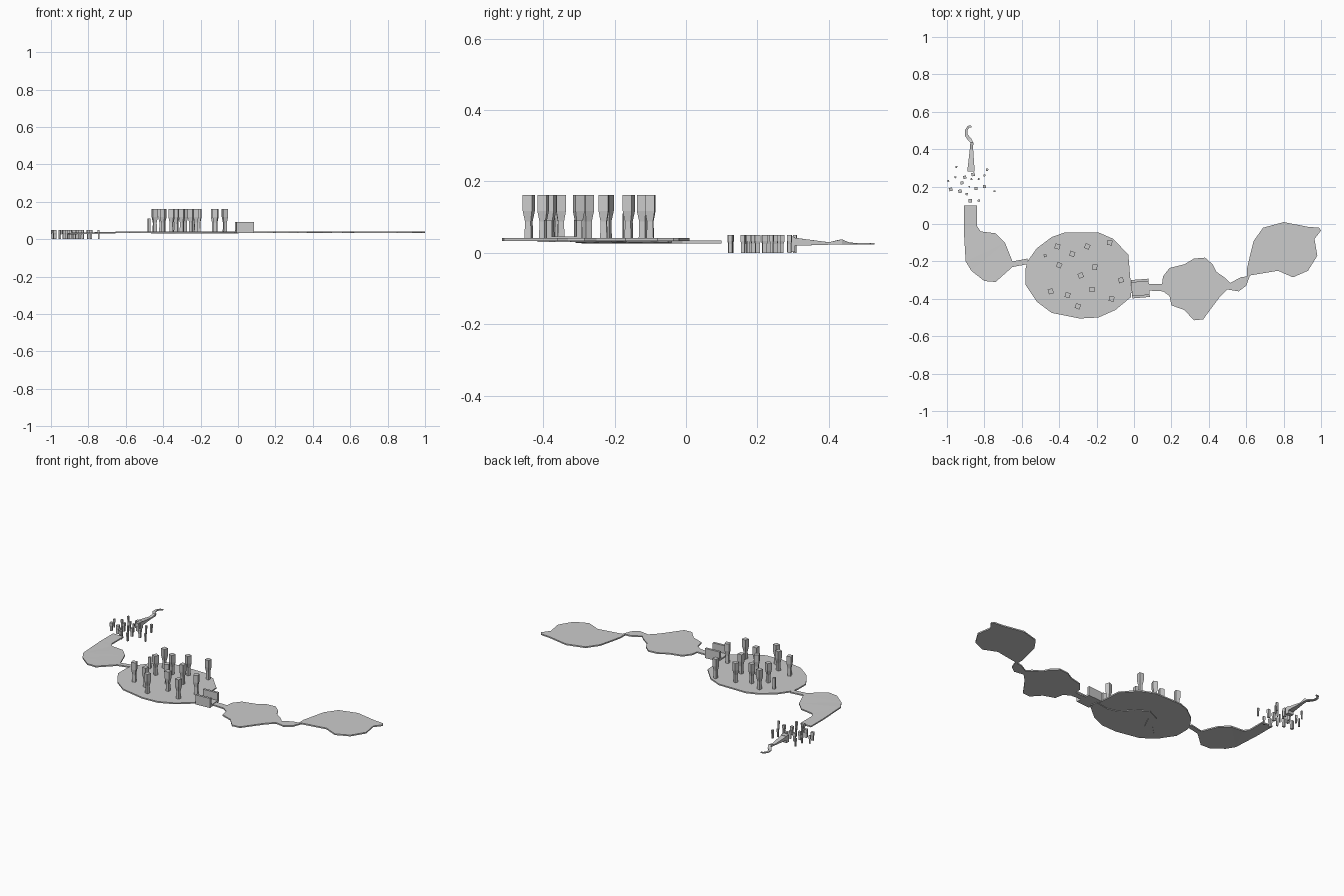
import bpy, bmesh, math, random
from mathutils import Matrix

if "Cube" in bpy.data.objects:
    bpy.data.objects.remove(bpy.data.objects["Cube"])
random.seed(4)


def finish(name, bm):
    bmesh.ops.recalc_face_normals(bm, faces=bm.faces)
    me = bpy.data.meshes.new(name)
    bm.to_mesh(me)
    bm.free()
    ob = bpy.data.objects.new(name, me)
    bpy.context.collection.objects.link(ob)
    return ob


def plate(name, outline, top=lambda x, y: 0.042, thick=0.008):
    """Thin slab with the given outline, given in hundredths of a unit."""
    bm = bmesh.new()
    pts = [(x / 100, y / 100) for x, y in outline]
    face = bm.faces.new([bm.verts.new((x, y, top(x, y) - thick)) for x, y in pts])
    ext = bmesh.ops.extrude_face_region(bm, geom=[face])
    for v in ext["geom"]:
        if isinstance(v, bmesh.types.BMVert):
            v.co.z += thick
    bmesh.ops.triangulate(bm, faces=[f for f in bm.faces if len(f.verts) > 4])
    return finish(name, bm)


def loft(name, rings):
    """Skin four-cornered rings and cap both ends."""
    bm = bmesh.new()
    rs = [[bm.verts.new(c) for c in r] for r in rings]
    for a, b in zip(rs, rs[1:]):
        for i in range(4):
            j = (i + 1) % 4
            bm.faces.new((a[i], a[j], b[j], b[i]))
    bm.faces.new(rs[0])
    bm.faces.new(rs[-1])
    return finish(name, bm)


def post(name, x, y, levels, turn):
    """Square post; levels are (z, half width)."""
    rings = []
    for z, h in levels:
        r = h * math.sqrt(2)
        rings.append([(x + r * math.cos(turn + math.pi / 4 + k * math.pi / 2),
                       y + r * math.sin(turn + math.pi / 4 + k * math.pi / 2), z)
                      for k in range(4)])
    return loft(name, rings)


def strip(name, stations):
    """Ribbon from stations (x, y, half width, z bottom, z top)."""
    rings = []
    for i, (x, y, w, z0, z1) in enumerate(stations):
        a, b = stations[max(i - 1, 0)], stations[min(i + 1, len(stations) - 1)]
        dx, dy = b[0] - a[0], b[1] - a[1]
        n = math.hypot(dx, dy)
        nx, ny = -dy / n * w, dx / n * w
        rings.append([(x + nx, y + ny, z0), (x - nx, y - ny, z0),
                      (x - nx, y - ny, z1), (x + nx, y + ny, z1)])
    return loft(name, rings)


# Left island with its corridor and neck, dipping slightly to the west
plate("left_island",
      [(-91, 10), (-84, 10), (-84, -1), (-82, -4), (-74, -5), (-69, -10), (-65, -20),
       (-57, -18.5), (-57, -21.5), (-65, -23), (-74, -31), (-80, -30.5), (-87, -25),
       (-90, -20), (-91, -3)],
      top=lambda x, y: 0.034 + 0.008 * max(0, min(1, (x + 0.85) / 0.28)))

# Large round island
plate("main_island",
      [(-57, -20), (-52, -13), (-44, -7), (-37, -4.5), (-19, -4.5), (-11, -8),
       (-3, -16.5), (-2, -29), (-1.5, -39), (-10, -46), (-19, -50), (-29, -50.5),
       (-44, -47.5), (-52, -41.5), (-58, -32.5), (-58, -24)])

# Winding path bed under the main island
strip("path_bed", [(x, y, 0.022, 0.03, 0.035) for x, y in
                   [(-0.45, -0.40), (-0.39, -0.34), (-0.35, -0.26), (-0.29, -0.23),
                    (-0.23, -0.27), (-0.17, -0.34), (-0.09, -0.36), (0.0, -0.345)]])

# Two eastern islands, joined by necks
plate("east_islands",
      [(6, -32), (15, -32), (15.5, -28), (19, -23.5), (27, -21.5), (32, -18.5), (38, -18),
       (42, -21.5), (44, -25.5), (49, -29), (51.5, -31.5), (57, -28.5), (60.5, -28),
       (60.5, -23.5), (62, -17), (64, -9), (69, -2), (80, 1), (93, -1.5), (99, -2),
       (100, -3.5), (96.5, -8), (98, -17), (93, -25), (85, -28.5), (77, -25), (62, -27.5),
       (60, -33), (56, -36), (50, -35), (45.5, -39.5), (41, -45.5), (37, -51), (32, -51.5),
       (27, -46), (20, -43.5), (19, -38.5), (15.5, -36), (6, -35.5)])

# Bridge with floor and side walls
for part, dy, w, z0, z1 in (("floor", 0, 0.048, 0.034, 0.046),
                            ("wall_front", -0.042, 0.007, 0.034, 0.092),
                            ("wall_back", 0.042, 0.007, 0.034, 0.092)):
    ob = strip("bridge_" + part, [(-0.047, dy, w, z0, z1), (0.047, dy, w, z0, z1)])
    ob.data.transform(Matrix.Translation((0.034, -0.345, 0)) @ Matrix.Rotation(0.08, 4, "Z"))

# Tall pillars, broad at the head and slim at the foot
pillars = [(-41, -12), (-25, -12), (-13, -10), (-33, -16), (-40, -22),
           (-21, -23), (-28.5, -27.5), (-7, -30), (-44.5, -36), (-35.5, -38),
           (-22.5, -35), (-12, -40), (-30, -44)]
for x, y in pillars:
    post("pillar", x / 100, y / 100,
         [(0.038, 0.0095), (0.088, 0.0085), (0.118, 0.0135), (0.162, 0.0135)],
         random.uniform(-0.5, 0.5))
post("short_pillar", -0.475, -0.17, [(0.038, 0.007), (0.11, 0.007)], 0.2)

# Stepping posts between corridor and ramp
steps = [(-95, 30.5, 5), (-95.5, 25, 5), (-99.3, 23, 5), (-90.5, 25, 8), (-87, 24, 5),
         (-86, 26.5, 9), (-83, 24, 5), (-78.5, 29, 6), (-80, 26, 5), (-92, 22, 8),
         (-98, 18.5, 9), (-93, 17.5, 9), (-89.5, 16, 6), (-84.5, 19, 8), (-80, 20, 8),
         (-74.5, 17.5, 5), (-88, 20, 4), (-87.5, 12.5, 9), (-83, 12.5, 6)]
for x, y, h in steps:
    h /= 1000
    post("stepping_post", x / 100, y / 100,
         [(0, h * 0.8), (0.025, h * 0.8), (0.033, h), (0.05, h)], random.uniform(-0.3, 0.3))

# Ramp with block end, then hooked trail
strip("ramp_block", [(-0.871, 0.282, 0.019, 0.003, 0.047), (-0.871, 0.305, 0.018, 0.003, 0.045)])
strip("ramp", [(-0.871, 0.30, 0.018, 0.02, 0.043), (-0.869, 0.40, 0.009, 0.023, 0.03),
               (-0.867, 0.435, 0.008, 0.023, 0.038), (-0.878, 0.452, 0.010, 0.023, 0.029),
               (-0.897, 0.475, 0.008, 0.023, 0.028), (-0.898, 0.50, 0.007, 0.023, 0.028),
               (-0.885, 0.52, 0.006, 0.023, 0.028), (-0.87, 0.522, 0.005, 0.023, 0.028)])
